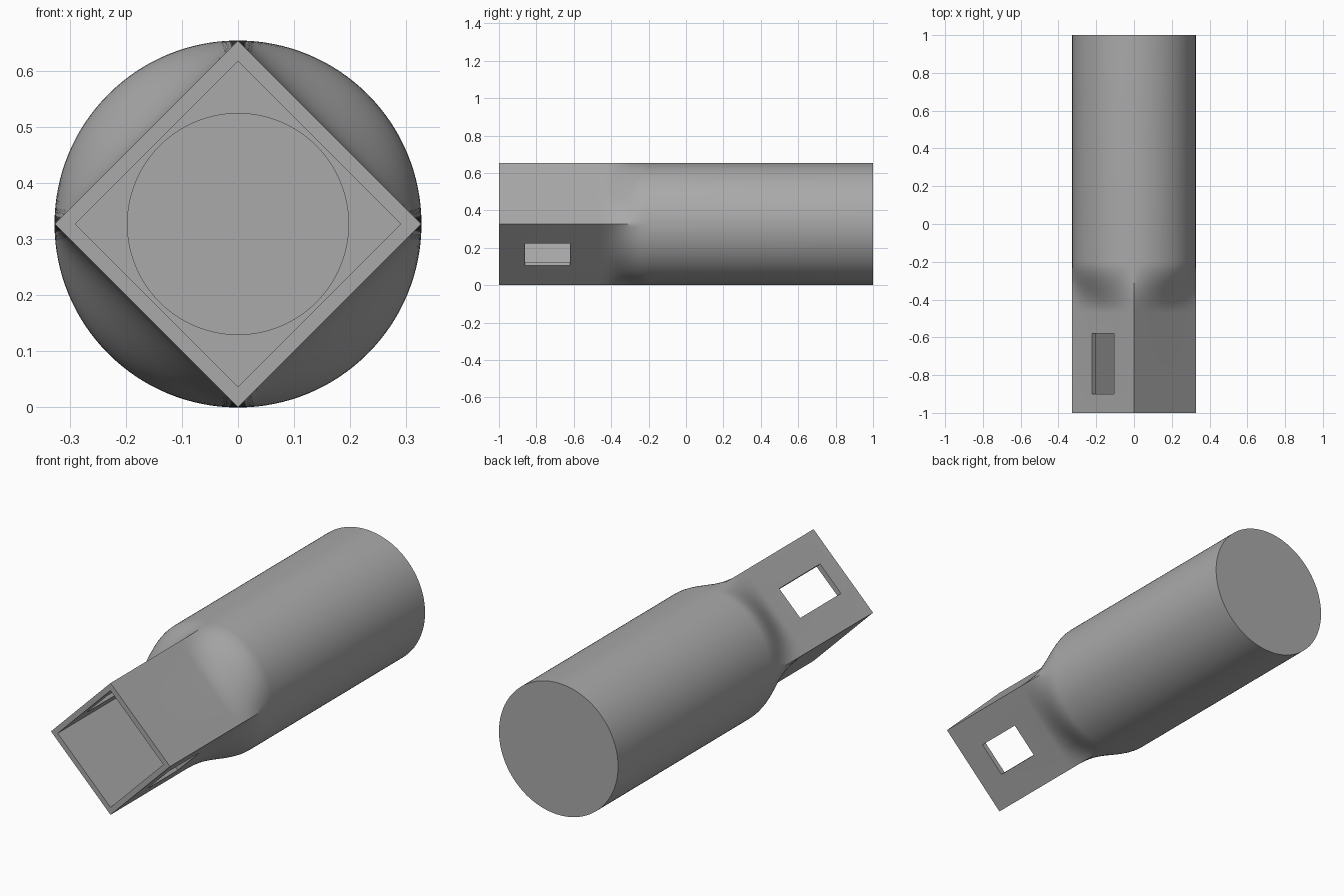
import bpy, bmesh, math
from mathutils import Matrix, Vector

if "Cube" in bpy.data.objects:
    bpy.data.objects.remove(bpy.data.objects["Cube"])

R = 0.327            # handle radius, also the half diagonal of the square end
SEG = 128
BLEND_START, BLEND_END, STEPS = -0.47, -0.2, 14

grey = bpy.data.materials.new("plain grey")
grey.use_nodes = True
colour = (0.4, 0.4, 0.4, 1)
grey.diffuse_color = colour
grey.node_tree.nodes["Principled BSDF"].inputs["Base Color"].default_value = colour


def ring(bm, y, radius, roundness):
    """Section across y: a diamond at roundness 0, a circle at roundness 1."""
    verts = []
    for i in range(SEG):
        a = 2 * math.pi * i / SEG
        diamond = 1 / (abs(math.cos(a)) + abs(math.sin(a)))
        r = radius * (diamond + (1 - diamond) * roundness)
        verts.append(bm.verts.new((r * math.cos(a), y, R + r * math.sin(a))))
    return verts


# Sections run from the bore bottom, out of the square mouth, back over the outside
sections = [(0.8, 0.197, 1), (BLEND_START, 0.197, 1), (BLEND_START, 0.29, 0),
            (-1, 0.29, 0), (-1, R, 0)]
for k in range(STEPS + 1):
    t = k / STEPS
    sections.append((BLEND_START + (BLEND_END - BLEND_START) * t, R, t * t * (3 - 2 * t)))
sections.append((1, R, 1))

bm = bmesh.new()
rings = [ring(bm, *s) for s in sections]
for a, b in zip(rings, rings[1:]):
    for i in range(SEG):
        j = (i + 1) % SEG
        bm.faces.new((a[i], a[j], b[j], b[i]))
bm.faces.new(rings[0])
bm.faces.new(rings[-1])
bmesh.ops.recalc_face_normals(bm, faces=bm.faces)
mesh = bpy.data.meshes.new("handle_body")
bm.to_mesh(mesh)
bm.free()
mesh.materials.append(grey)
body = bpy.data.objects.new("handle_body", mesh)
bpy.context.collection.objects.link(body)
bpy.context.view_layer.objects.active = body
body.select_set(True)


def cut_window(name, side, y0, y1, width):
    """Cut a slot straight through one flat wall of the square end."""
    bpy.ops.mesh.primitive_cube_add(size=1)
    cutter = bpy.context.object
    cutter.name = name
    cutter.data.materials.append(grey)
    centre = Vector((side * R / 2, (y0 + y1) / 2, R - side * R / 2))
    cutter.data.transform(Matrix.Translation(centre)
                          @ Matrix.Rotation(math.pi / 4, 4, 'Y')
                          @ Matrix.Diagonal((0.12, y1 - y0, width, 1)))
    cutter.hide_render = True
    bpy.ops.object.select_all(action='DESELECT')
    bpy.context.view_layer.objects.active = body
    body.select_set(True)
    mod = body.modifiers.new(name, 'BOOLEAN')
    mod.operation = 'DIFFERENCE'
    mod.solver = 'EXACT'
    mod.object = cutter
    bpy.ops.object.modifier_apply(modifier=mod.name)
    bpy.data.objects.remove(cutter)


# Windows in two opposite walls
cut_window("upper_window", -1, -0.9, -0.58, 0.163)
cut_window("lower_window", 1, -0.86, -0.62, 0.168)

bpy.ops.object.shade_smooth_by_angle(angle=math.radians(30))
